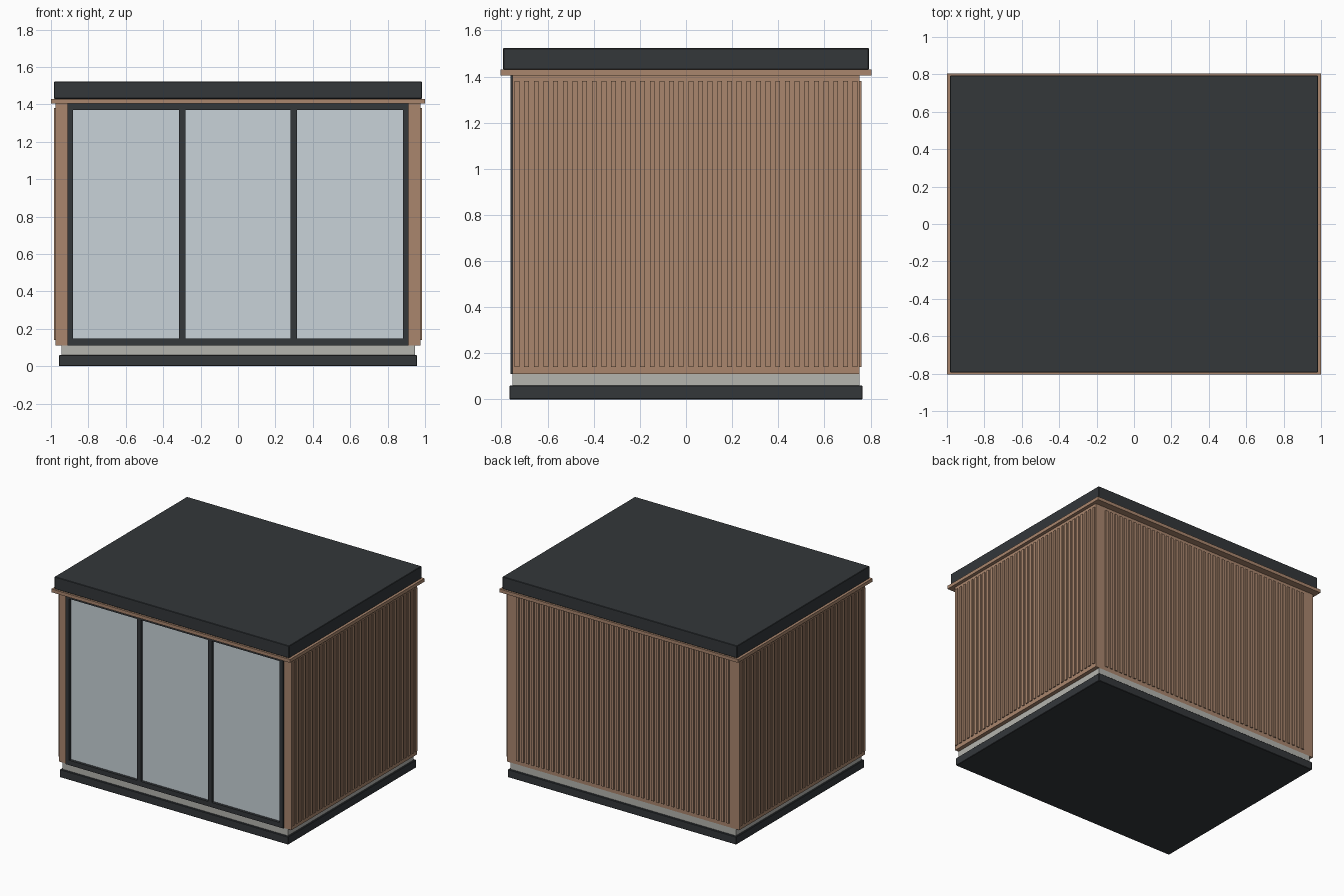
import bpy, bmesh
from mathutils import Matrix, Vector

if "Cube" in bpy.data.objects:
    bpy.data.objects.remove(bpy.data.objects["Cube"])


def material(name, rgb):
    m = bpy.data.materials.new(name)
    m.diffuse_color = (*rgb, 1)
    m.use_nodes = True
    m.node_tree.nodes["Principled BSDF"].inputs["Base Color"].default_value = m.diffuse_color
    return m


DARK = material("dark_metal", (0.033, 0.038, 0.042))
WOOD = material("timber", (0.40, 0.24, 0.155))
GLASS = material("glass", (0.58, 0.65, 0.69))
STONE = material("pale_stone", (0.46, 0.46, 0.43))


def boxes(name, spans, mat, bevel=0):
    """One object made of boxes given as (x0, x1, y0, y1, z0, z1)."""
    bm = bmesh.new()
    for x0, x1, y0, y1, z0, z1 in spans:
        centre = Vector((x0 + x1, y0 + y1, z0 + z1)) / 2
        size = Matrix.Diagonal((x1 - x0, y1 - y0, z1 - z0, 1))
        bmesh.ops.create_cube(bm, size=1, matrix=Matrix.Translation(centre) @ size)
    mesh = bpy.data.meshes.new(name)
    bm.to_mesh(mesh)
    bm.free()
    mesh.materials.append(mat)
    ob = bpy.data.objects.new(name, mesh)
    bpy.context.collection.objects.link(ob)
    if bevel:
        mod = ob.modifiers.new("bevel", "BEVEL")
        mod.width, mod.segments = bevel, 1
    return ob


def slab(name, x, y, z0, z1, mat, bevel=0):
    return boxes(name, [(-x, x, -y, y, z0, z1)], mat, bevel)


WX, WY, Z0, Z1 = 0.975, 0.753, 0.11, 1.405   # wall shell
FX, FY = 0.912, -0.762                       # window frame edge and front

# Base, floor, eaves board and flat roof
slab("base", 0.957, 0.766, 0, 0.06, DARK, 0.003)
slab("floor_plinth", 0.945, 0.753, 0.06, Z0, STONE)
slab("eaves_board", 1.0, 0.805, Z1, 1.43, WOOD)
slab("flat_roof", 0.983, 0.793, 1.43, 1.523, DARK, 0.003)

# Walls: two sides with front returns, plus the back
boxes("side_wall_left", [(-WX, -FX, -WY, WY, Z0, Z1)], WOOD)
boxes("side_wall_right", [(FX, WX, -WY, WY, Z0, Z1)], WOOD)
boxes("back_wall", [(-FX, FX, WY - 0.06, WY, Z0, Z1)], WOOD)
boxes("wall_underside", [(-FX, FX, -WY + 0.002, WY - 0.06, Z0, Z0 + 0.01)], WOOD)

# Vertical cladding slats on the sides and back
PITCH, HALF, OUT = 0.0419, 0.0105, 0.008
SZ0, SZ1 = 0.14, 1.38
side_y = [(i - 17.5) * PITCH for i in range(36)]
back_x = [(i - 21) * PITCH for i in range(43)]
for side, label in ((-1, "left"), (1, "right")):
    a, b = sorted((side * (WX - 0.005), side * (WX + OUT)))
    boxes("slats_" + label,
          [(a, b, y - HALF, y + HALF, SZ0, SZ1) for y in side_y], WOOD)
boxes("slats_back",
      [(x - HALF, x + HALF, WY - 0.005, WY + OUT, SZ0, SZ1) for x in back_x], WOOD)

# Window frame with two mullions
IX, IZ0, IZ1, BACK = 0.882, 0.147, 1.37, -0.71
uprights = [(-FX, -IX), (IX, FX), (-0.315, -0.281), (0.281, 0.315)]
boxes("window_frame",
      [(a, b, FY, BACK, IZ0, IZ1) for a, b in uprights]
      + [(-FX, FX, FY, BACK, a, b) for a, b in ((Z0, IZ0), (IZ1, Z1))], DARK)

# Three glass panes
for i, (a, b) in enumerate(((-IX, -0.315), (-0.281, 0.281), (0.315, IX))):
    boxes(f"glass_pane_{i + 1}", [(a, b, -0.742, -0.73, IZ0, IZ1)], GLASS)
